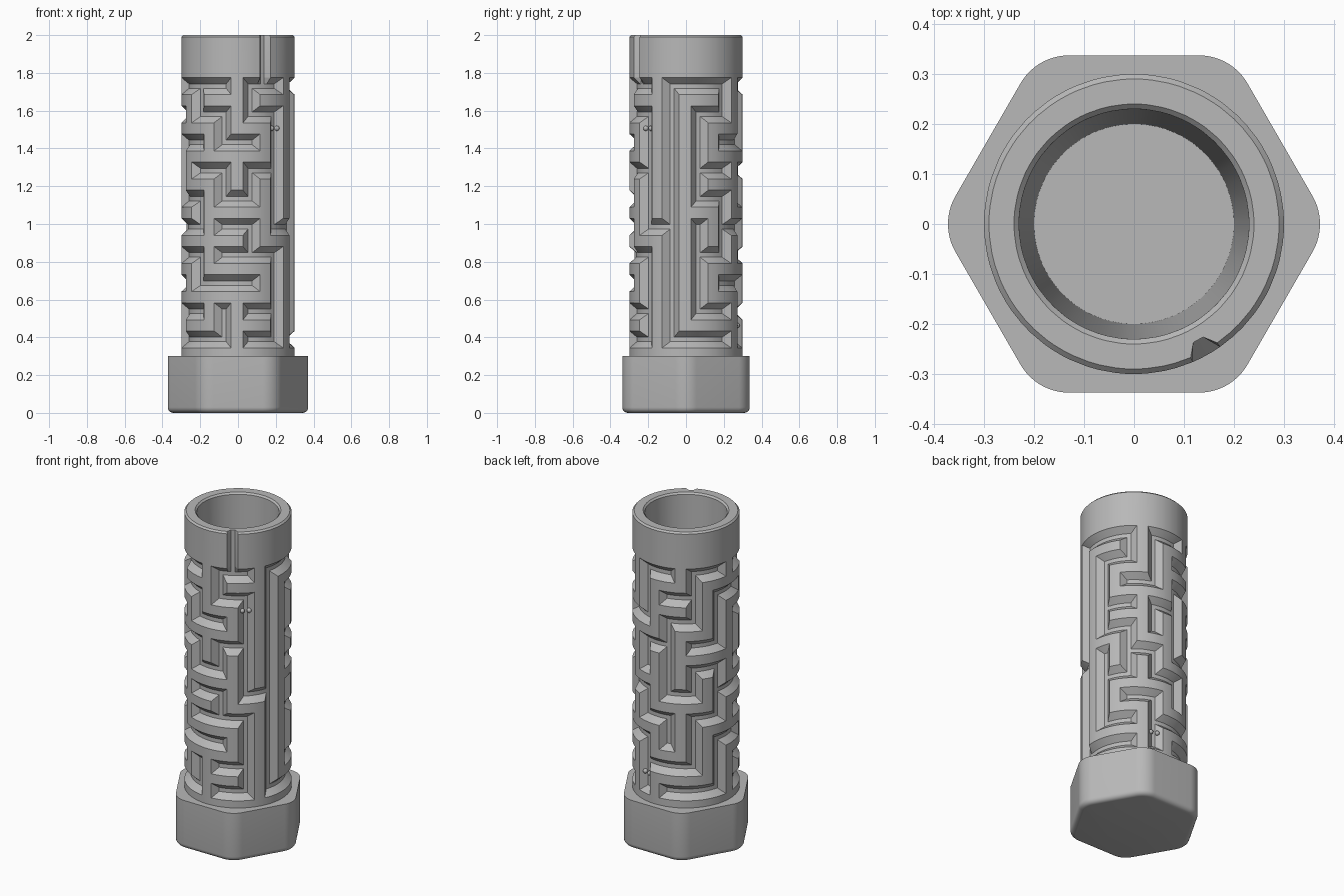
import bpy, bmesh, math
from mathutils import Vector

cube = bpy.data.objects.get("Cube")
if cube:
    bpy.data.objects.remove(cube, do_unlink=True)

# Material
grey = bpy.data.materials.new("plain grey")
grey.use_nodes = True
COLOUR = (0.48, 0.48, 0.48, 1)
grey.diffuse_color = COLOUR
grey.node_tree.nodes["Principled BSDF"].inputs["Base Color"].default_value = COLOUR

# Maze layout, top row first: "-" opens to the next column, "|" opens down, "+" both
MAZE = [
    "+.+-|+.+.-+.",
    "-||+.|-|+.-|",
    ".|||-.+.|+.-",
    "+||+.+|-.|-|",
    ".||-|.|+|-|-",
    "|-||+|-.+-.-",
    "-||+.-|+.-|-",
    ".|||-|.|+.--",
    "-||-.+-.|+.|",
    "-.--..--.--.",
]
ROWS, COLS = len(MAZE), len(MAZE[0])
OUTER, FLOOR = 0.30, 0.265
FIRST_ANGLE, TOP_ROW, PITCH = -76, 1.73, 0.149
ANGLE_STEPS = (-9, -2.4, 2.4, 9, 12.6, 17.4)   # groove edges, floor edges, wall middle
Z_STEPS = (-0.045, -0.012, 0.012, 0.045)


def opens_right(c, r):
    return MAZE[r][c % COLS] in "-+"


def opens_down(c, r):
    return 0 <= r < ROWS - 1 and MAZE[r][c] in "|+"


def in_slot(c, k):
    return c == 0 and k in (4, 5)


def groove_radius(c, k, r, j):
    """Radius of one grid point: groove floor or outer surface."""
    mid_k, mid_j = k in (1, 2), j in (1, 2)
    low = mid_k and mid_j
    if mid_j and not mid_k:
        low = opens_right(c - 1 if k == 0 else c, r)
    if mid_k and not mid_j:
        low = opens_down(c, r if j == 0 else r - 1)
    if r == 0 and j == 3 and in_slot(c, k):
        low = True
    return FLOOR if low else OUTER


def finish(bm, name, angle=25):
    bmesh.ops.recalc_face_normals(bm, faces=bm.faces)
    mesh = bpy.data.meshes.new(name)
    bm.to_mesh(mesh)
    bm.free()
    mesh.materials.append(grey)
    ob = bpy.data.objects.new(name, mesh)
    bpy.context.collection.objects.link(ob)
    bpy.ops.object.select_all(action="DESELECT")
    ob.select_set(True)
    bpy.context.view_layer.objects.active = ob
    bpy.ops.object.shade_smooth_by_angle(angle=math.radians(angle))
    return ob


def polar(radius, degrees, z):
    a = math.radians(degrees)
    return Vector((radius * math.cos(a), radius * math.sin(a), z))


# Maze tube: rings from the foot, through the grooves, over the rim and down the bore
columns = [(c, k) for c in range(COLS) for k in range(len(ANGLE_STEPS))]
angles = [FIRST_ANGLE + c * 360 / COLS + ANGLE_STEPS[k] for c, k in columns]
rings = [(0.29, None, [OUTER] * len(columns))]
for r in reversed(range(ROWS)):
    for j, dz in enumerate(Z_STEPS):
        radii = [groove_radius(c, k, r, j) for c, k in columns]
        rings.append((TOP_ROW - r * PITCH + dz, j, radii))
for z, rad in ((1.99, OUTER), (2.0, 0.29)):
    rings.append((z, None, [FLOOR if in_slot(c, k) else rad for c, k in columns]))
for z, rad in ((2.0, 0.24), (1.99, 0.23), (0.1, 0.2)):
    rings.append((z, None, [rad] * len(columns)))

bm = bmesh.new()
grid = [[bm.verts.new(polar(rad, a, z)) for rad, a in zip(radii, angles)]
        for z, _, radii in rings]
n = len(columns)
for low, high, (_, j, _) in zip(grid, grid[1:], rings):
    for i, (_, k) in enumerate(columns):
        m = (i + 1) % n
        a, b, c, d = low[i], low[m], high[m], high[i]
        if k in (0, 2) and j in (0, 2):      # mitred groove corners
            tris = ((a, b, c), (a, c, d)) if k == j else ((a, b, d), (b, c, d))
            for t in tris:
                bm.faces.new(t)
        else:
            bm.faces.new((a, b, c, d))
bm.faces.new(grid[-1])
finish(bm, "maze_tube")

# Hexagonal base with rounded corners and a rounded bottom edge
CORNER, REACH, FILLET, ARC = 0.112, 0.26, 0.03, 12


def hex_ring(inset, z):
    points = []
    for side in range(6):
        centre = polar(REACH, side * 60, z)
        for s in range(ARC):
            turn = side * 60 - 30 + 60 * s / (ARC - 1)
            points.append(centre + polar(CORNER - inset, turn, 0))
    return points


layers = []
for s in range(6):
    t = math.radians(90 * s / 5)
    layers.append(hex_ring(FILLET * (1 - math.sin(t)), FILLET * (1 - math.cos(t))))
layers.append(hex_ring(0, 0.30))
layers.append([polar(0.27, math.degrees(math.atan2(p.y, p.x)), 0.30) for p in layers[-1]])
bm = bmesh.new()
loops = [[bm.verts.new(p) for p in layer] for layer in layers]
for low, high in zip(loops, loops[1:]):
    for i in range(len(low)):
        m = (i + 1) % len(low)
        bm.faces.new((low[i], low[m], high[m], high[i]))
bm.faces.new(loops[0])
finish(bm, "hex_base")

# Small detent nubs inside the grooves at the start and the end of the path
bm = bmesh.new()
for column, z in ((1, TOP_ROW - 1.5 * PITCH), (5, TOP_ROW - 8.5 * PITCH)):
    middle = FIRST_ANGLE + column * 360 / COLS
    for side in (-4, 4):
        ball = bmesh.ops.create_uvsphere(bm, u_segments=10, v_segments=6, radius=0.014)
        bmesh.ops.translate(bm, verts=ball["verts"], vec=polar(0.277, middle + side, z))
finish(bm, "detent_nubs", 40)
